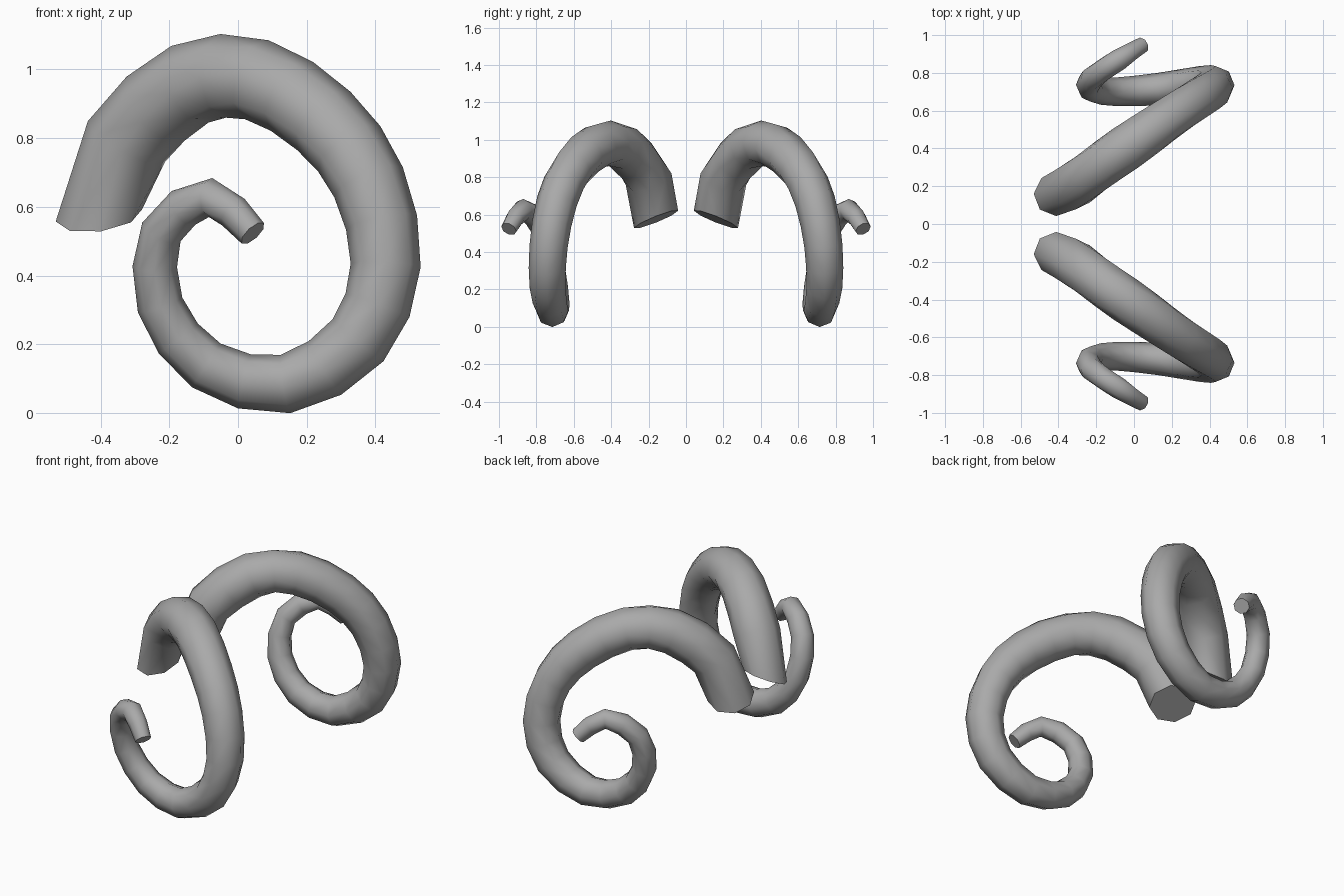
import bpy, bmesh, math
from mathutils import Vector

cube = bpy.data.objects.get("Cube")
if cube:
    bpy.data.objects.remove(cube, do_unlink=True)

SIDES = 8

horn_grey = bpy.data.materials.new("horn_grey")
horn_grey.use_nodes = True
grey = (0.4, 0.4, 0.4, 1)
horn_grey.diffuse_color = grey
horn_grey.node_tree.nodes["Principled BSDF"].inputs["Base Color"].default_value = grey

# Centre line of one horn from root to tip: x, distance from the middle, z, radius
ROOT = Vector((-.405, .16, .575, .127))
PATH = [Vector(p) for p in (
    (-.325, .20, .79, .127), (-.14, .335, .957, .124), (.055, .47, .97, .12),
    (.25, .605, .85, .115), (.38, .69, .672, .109), (.43, .735, .43, .102),
    (.35, .74, .212, .096), (.138, .715, .084, .086), (-.092, .70, .138, .076),
    (-.227, .715, .315, .068), (-.223, .77, .527, .062), (-.08, .87, .627, .057),
    (.043, .947, .523, .044))]


def ring_centres():
    """Root, then every path point with a smooth midpoint between neighbours."""
    pts = [ROOT]
    last = len(PATH) - 1
    for i, p in enumerate(PATH):
        pts.append(p)
        if i < last:
            q = PATH[i + 1]
            before = PATH[i - 1] if i else ROOT
            after = PATH[i + 2] if i + 2 <= last else q + (q - p) * .5
            pts.append((p + q) * (9 / 16) - (before + after) / 16)
    return pts


def horn(name, side):
    pts = ring_centres()
    bm = bmesh.new()
    rings = []
    for i, p in enumerate(pts):
        # The root is cut nearly level; other rings stand square to the path
        if i == 0:
            along = Vector((-.14, .4, 1))
        else:
            along = (pts[min(i + 1, len(pts) - 1)] - pts[i - 1]).to_3d()
        along.normalize()
        across = along.cross(Vector((0, 1, 0))).normalized()
        up = across.cross(along)
        ring = []
        for k in range(SIDES):
            a = math.tau * k / SIDES
            v = p.to_3d() + (across * math.cos(a) + up * math.sin(a)) * p.w
            ring.append(bm.verts.new((v.x, v.y * side, v.z)))
        rings.append(ring)
    # Skin between rings, and flat caps at both ends
    for a, b in zip(rings, rings[1:]):
        for k in range(SIDES):
            n = (k + 1) % SIDES
            bm.faces.new((a[k], a[n], b[n], b[k]))
    bm.faces.new(rings[0])
    bm.faces.new(rings[-1])
    bmesh.ops.recalc_face_normals(bm, faces=bm.faces)
    mesh = bpy.data.meshes.new(name)
    bm.to_mesh(mesh)
    bm.free()
    mesh.materials.append(horn_grey)
    obj = bpy.data.objects.new(name, mesh)
    bpy.context.collection.objects.link(obj)
    bpy.ops.object.select_all(action='DESELECT')
    obj.select_set(True)
    bpy.context.view_layer.objects.active = obj
    bpy.ops.object.shade_smooth_by_angle(angle=math.radians(55))


horn("front_horn", -1)
horn("back_horn", 1)
